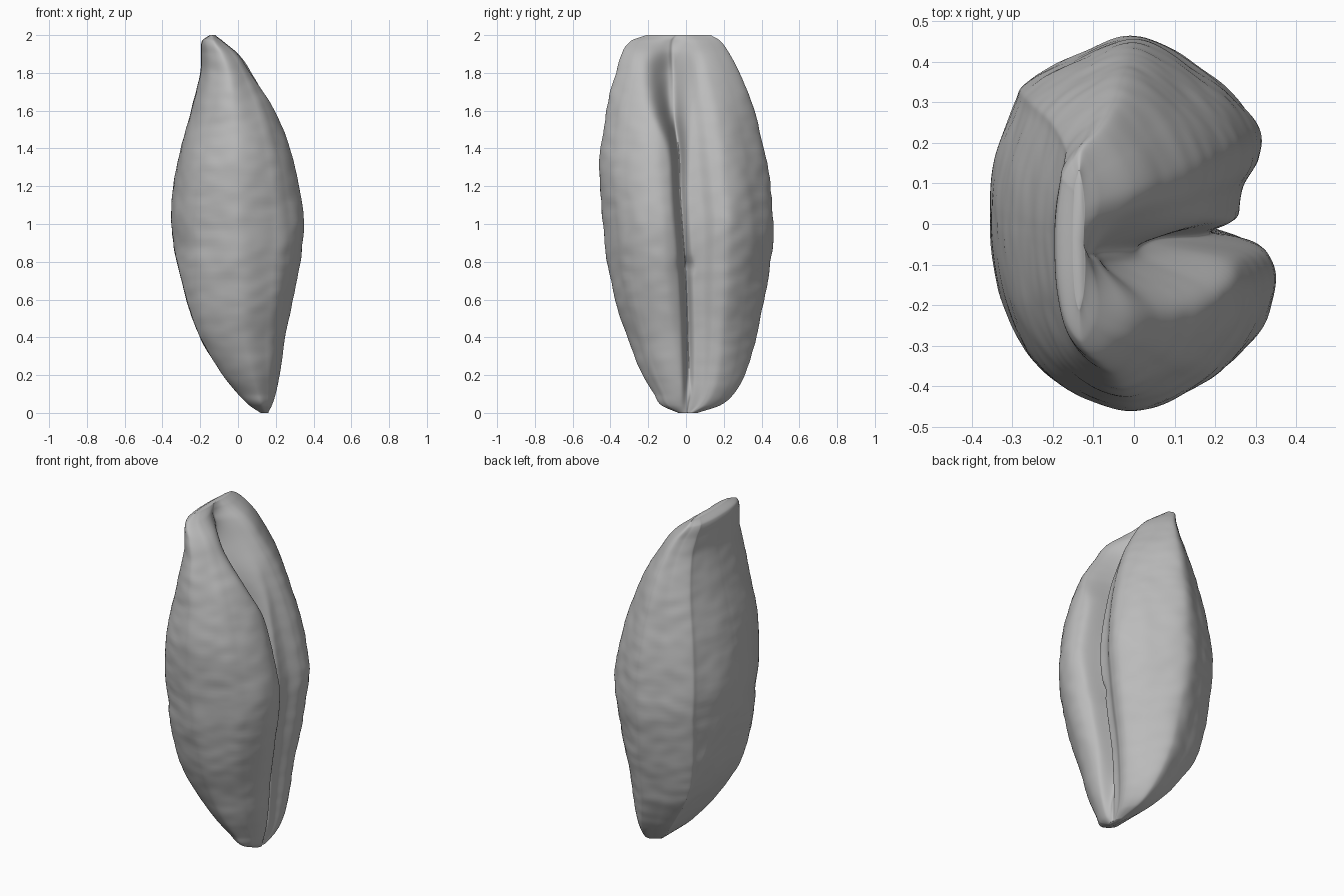
import bpy, bmesh, math
from mathutils import Vector, noise

cube = bpy.data.objects.get("Cube")
if cube:
    bpy.data.objects.remove(cube, do_unlink=True)

ROWS, STEPS = 170, 14

# Height, then back, front, right and left limits of the seed
LIMITS = [
    (0, .12, .16, -.04, .06), (.04, .06, .18, -.13, .18), (.1, .0, .2, -.17, .25),
    (.2, -.08, .22, -.23, .31), (.4, -.2, .25, -.31, .37), (.7, -.3, .31, -.4, .43),
    (1, -.355, .35, -.44, .46), (1.3, -.325, .3, -.46, .43), (1.6, -.25, .2, -.42, .36),
    (1.8, -.2, .09, -.37, .28), (1.9, -.195, .02, -.34, .23),
    (1.97, -.19, -.07, -.29, .18), (2, -.15, -.12, -.21, .13)]

# Height, then centre, depth and width of the crease
CREASE = [(0, 0, 0, .02), (.2, .01, .04, .02), (.7, 0, .08, .02), (1.1, -.03, .08, .025),
          (1.4, -.04, .15, .03), (1.6, -.08, .17, .06), (1.8, -.09, .15, .09),
          (1.93, -.08, .07, .1), (2, -.08, 0, .1)]

# Unit cross-section, with a shallow notch between two lobes
SECTION = [(.74, .02), (.77, .18), (.88, .34), (.86, .52), (.57, .77), (.05, 1), (-.4, .9),
           (-.74, .75), (-.82, .64), (-.96, .33), (-1, 0), (-.92, -.42), (-.62, -.8),
           (0, -1), (.56, -.84), (.8, -.69), (.96, -.5), (1, -.3), (.9, -.14), (.75, -.06)]


def spline(a, b, c, d, t):
    """Smooth curve from b to c."""
    return b + (c - a) * t / 2 + (a * 2 - b * 5 + c * 4 - d) * t * t / 2 \
        + (b * 3 - a - c * 3 + d) * t ** 3 / 2


def sample(table, z):
    """Hermite lookup of every column at height z."""
    i = max(k for k in range(len(table) - 1) if table[k][0] <= z)
    low, high = table[i], table[i + 1]
    before, after = table[max(i - 1, 0)], table[min(i + 2, len(table) - 1)]
    span = high[0] - low[0]
    t = (z - low[0]) / span
    values = []
    for k in range(1, len(low)):
        m0 = (high[k] - before[k]) / (high[0] - before[0]) * span
        m1 = (after[k] - low[k]) / (after[0] - low[0]) * span
        rise = high[k] - low[k]
        bend = t * (1 - t) * ((1 - t) * (m0 - rise) - t * (m1 - rise))
        values.append(low[k] + rise * t + bend)
    return values


outline = []
count = len(SECTION)
for i in range(count):
    a, b, c, d = (Vector(SECTION[(i + k) % count]) for k in (-1, 0, 1, 2))
    outline += [spline(a, b, c, d, s / STEPS) for s in range(STEPS)]


def surface_point(u, v, z):
    back, front, right, left = sample(LIMITS, z)
    centre, depth, width = sample(CREASE, z)
    # The back flattens and its corners square off towards the base
    if u < 0:
        boxy = max(0, min(1, (.9 - z) / .5))
        u = max(-1, u * (1 + .3 * boxy))
    middle = (back + front) / 2
    x = middle + u * (front - back) / 2
    y = (right + left) / 2 + v * (left - right) / 2
    if u > 0:
        # Crease running down the front, and the small pit in it
        x -= depth * math.exp(-((y - centre) / width) ** 2)
        x -= .05 * math.exp(-(y * y + (z - .78) ** 2) / .001)
        x = max(x, back + .15 * (front - back))
    # Gentle uneven wrinkles
    fade = min(1, 6 * z, 6 * (2 - z))
    broad = noise.noise(Vector((x * 5, y * 5, z * 5)))
    fine = noise.noise(Vector((x * 10, y * 10, z * 18)))
    swell = 1 + fade * (.018 * broad + .01 * fine)
    return (middle + (x - middle) * swell, y * swell, z)


# Seed body lofted from stacked sections, closer together at the tips
bm = bmesh.new()
rings = []
for r in range(ROWS + 1):
    t = r / ROWS
    z = 2 * (t - .9 * math.sin(math.tau * t) / math.tau)
    rings.append([bm.verts.new(surface_point(u, v, min(z, 2))) for u, v in outline])
total = len(outline)
for lower, upper in zip(rings, rings[1:]):
    for j in range(total):
        k = (j + 1) % total
        bm.faces.new((lower[j], lower[k], upper[k], upper[j]))
bm.faces.new(rings[-1])
bm.faces.new(rings[0][::-1])
for face in bm.faces:
    face.smooth = True
bmesh.ops.recalc_face_normals(bm, faces=bm.faces[:])

mesh = bpy.data.meshes.new("seed_body")
bm.to_mesh(mesh)
bm.free()
seed = bpy.data.objects.new("seed_body", mesh)
bpy.context.collection.objects.link(seed)

grey = bpy.data.materials.new("plain_grey")
grey.use_nodes = True
colour = (.5, .5, .5, 1)
grey.diffuse_color = colour
grey.node_tree.nodes["Principled BSDF"].inputs["Base Color"].default_value = colour
mesh.materials.append(grey)
